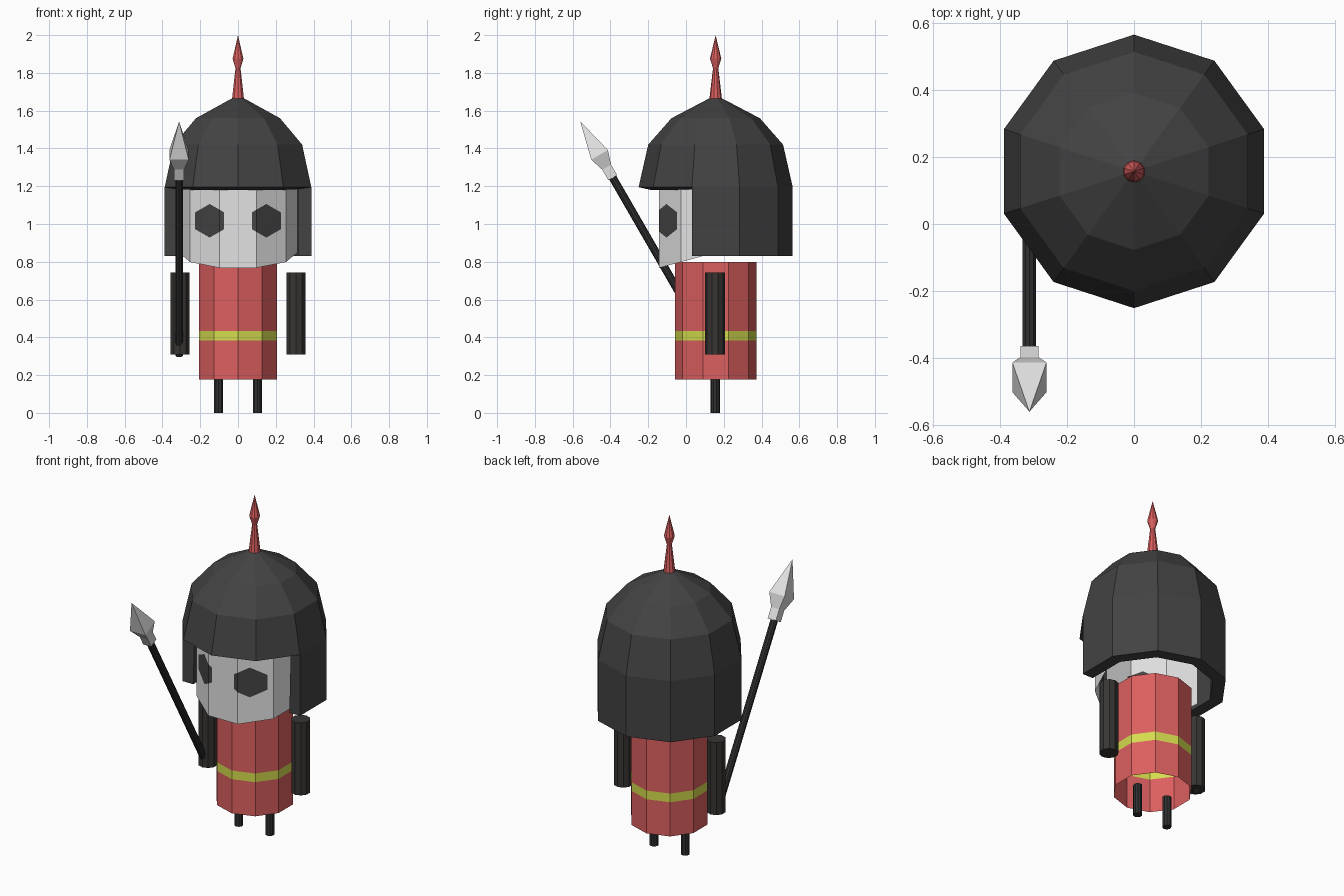
import bpy, bmesh, math
from mathutils import Vector, Matrix

if "Cube" in bpy.data.objects:
    bpy.data.objects.remove(bpy.data.objects["Cube"])

CY = 0.157  # y of the figure's own axis


def material(name, rgb):
    m = bpy.data.materials.new(name)
    m.diffuse_color = (*rgb, 1)
    m.use_nodes = True
    m.node_tree.nodes["Principled BSDF"].inputs["Base Color"].default_value = m.diffuse_color
    return m


HELMET = material("charcoal", (0.055, 0.055, 0.055))
PALE = material("pale_grey", (0.76, 0.76, 0.76))
RED = material("red", (0.72, 0.115, 0.115))
YELLOW = material("yellow", (0.66, 0.71, 0.075))
DARK = material("dark_brown_grey", (0.040, 0.036, 0.033))
EYE = material("eye_grey", (0.058, 0.058, 0.058))
BLACK = material("near_black", (0.030, 0.030, 0.030))


def lathe(profile, sides, phase=-90, caps=True):
    """Faceted solid of revolution about z from (radius, height) points, bottom to top."""
    bm = bmesh.new()
    rings = []
    for r, z in profile:
        if r == 0:
            rings.append([bm.verts.new((0, 0, z))] * sides)
            continue
        angles = [math.radians(phase + 360 * i / sides) for i in range(sides)]
        rings.append([bm.verts.new((r * math.cos(a), r * math.sin(a), z)) for a in angles])
    for lo, hi in zip(rings, rings[1:]):
        for i in range(sides):
            j = (i + 1) % sides
            quad = [lo[i], lo[j], hi[j], hi[i]]
            bm.faces.new(list(dict.fromkeys(quad)))
    if caps:
        if profile[0][0]:
            bm.faces.new(rings[0][::-1])
        if profile[-1][0]:
            bm.faces.new(rings[-1])
    return bm


def finish(bm, name, mats, matrix):
    me = bpy.data.meshes.new(name)
    bm.transform(matrix)
    bm.to_mesh(me)
    bm.free()
    for m in mats:
        me.materials.append(m)
    ob = bpy.data.objects.new(name, me)
    bpy.context.collection.objects.link(ob)
    return ob


AXIS = Matrix.Translation((0, CY, 0))

# Helmet: ten-sided dome with the four front panels below the brim removed
bm = lathe([(0.408, 0.83), (0.408, 1.195), (0.357, 1.42), (0.234, 1.56), (0.03, 1.667)], 10, caps=False)
top = [e for e in bm.edges if all(v.co.z > 1.66 for v in e.verts)]
bmesh.ops.contextual_create(bm, geom=top)
front = [f for f in bm.faces
         if f.calc_center_median().z < 1.1 and f.calc_center_median().y < -0.15]
bmesh.ops.delete(bm, geom=front, context='FACES')
helmet = finish(bm, "helmet", [HELMET], AXIS)
mod = helmet.modifiers.new("thickness", 'SOLIDIFY')
mod.thickness = 0.07
mod.offset = -1
mod.use_even_offset = True

# Helmet spike
finish(lathe([(0.034, 1.655), (0.014, 1.825), (0.030, 1.875), (0, 2.0)], 10),
       "helmet_spike", [RED], AXIS)

# Face: front half of a ten-sided shell with a sloping chin line
bm = lathe([(0.314, 0.8), (0.314, 1.25)], 10, phase=-72, caps=False)
bmesh.ops.delete(bm, geom=[f for f in bm.faces if f.calc_center_median().y > 0.01], context='FACES')
for v in bm.verts:
    if v.co.z < 1:
        v.co.z = 0.768 + 0.27 * (v.co.y + 0.298)
# Eyes: hexagons cut into the face
EYE_X, EYE_Z, EYE_A = 0.15, 1.017, 0.077
normals = [Vector((math.cos(k * math.pi / 3), 0, math.sin(k * math.pi / 3))) for k in range(6)]
for side in (-1, 1):
    c = Vector((side * EYE_X, 0, EYE_Z))
    for n in normals:
        faces = [f for f in bm.faces if f.calc_center_median().y < -0.1
                 and f.calc_center_median().x * side > -0.01]
        geom = list({g for f in faces for g in (*f.verts, *f.edges, f)})
        bmesh.ops.bisect_plane(bm, geom=geom, dist=1e-5, plane_co=c + n * EYE_A, plane_no=n)
    for f in bm.faces:
        d = f.calc_center_median() - c
        if all(d.dot(n) < EYE_A for n in normals):
            f.material_index = 1
finish(bm, "face", [PALE, EYE], AXIS)

# Body: open tube with a belt stripe
bm = lathe([(0.216, z) for z in (0.178, 0.382, 0.434, 0.80)], 10, caps=False)
for f in bm.faces:
    if 0.382 < f.calc_center_median().z < 0.434:
        f.material_index = 1
finish(bm, "body", [RED, YELLOW], AXIS)

# Arms and legs
for side, label in ((-1, "right"), (1, "left")):
    finish(lathe([(0.053, 0.31), (0.053, 0.743)], 10), label + "_arm", [DARK],
           Matrix.Translation((side * 0.307, 0.154, 0)))
    finish(lathe([(0.025, 0.0), (0.025, 0.185)], 10), label + "_leg", [BLACK],
           Matrix.Translation((side * 0.103, 0.154, 0)))

# Spear, leaning forward from the hand
lean = Matrix.Translation((-0.312, 0.155, 0.305)) @ Matrix.Rotation(math.radians(30), 4, 'X')
finish(lathe([(0.021, 0.0), (0.021, 1.10)], 10), "spear_shaft", [BLACK], lean)
finish(lathe([(0.038, 1.085), (0.038, 1.15), (0.072, 1.225), (0, 1.43)], 4, phase=45),
       "spear_head", [PALE], lean)
